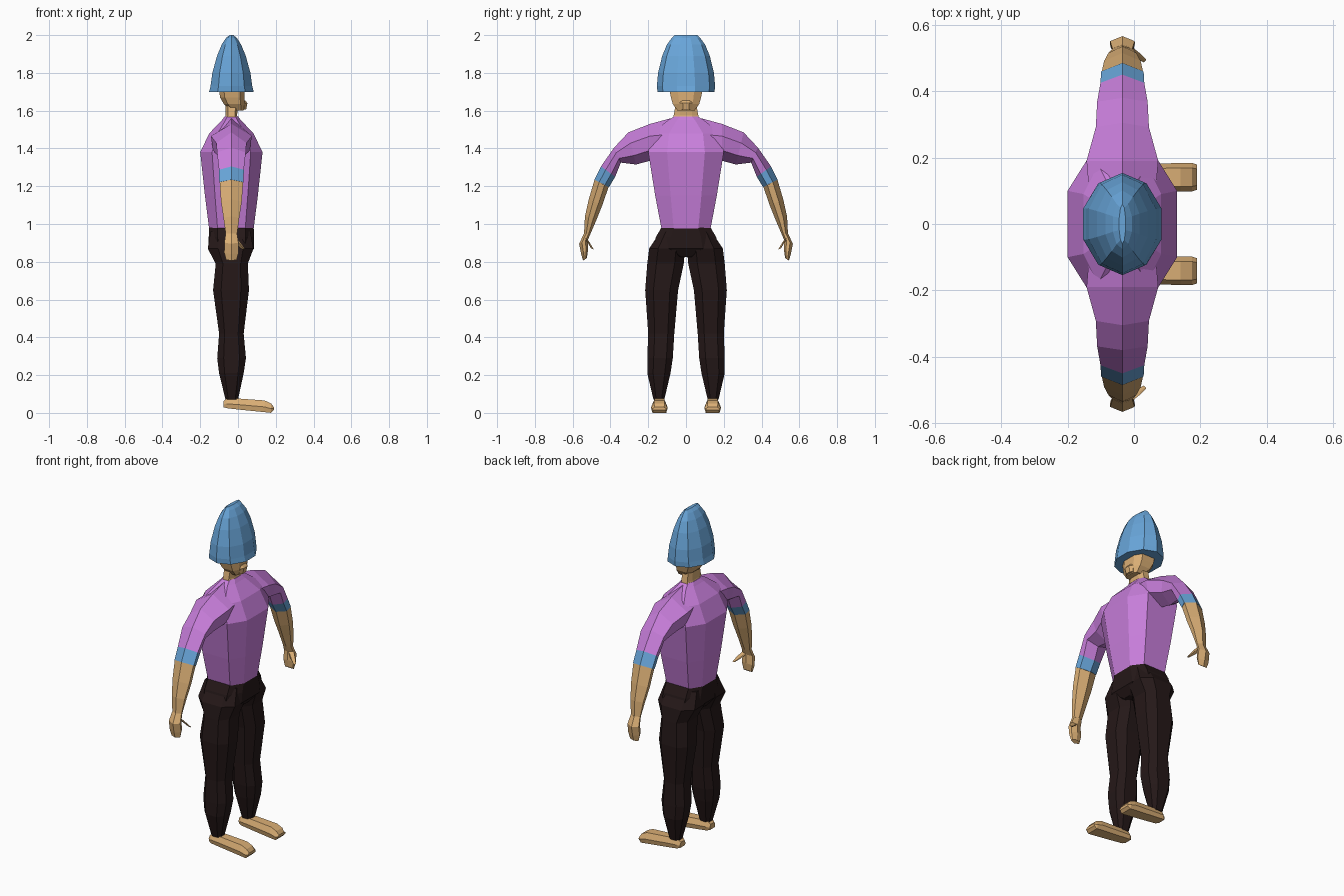
import bpy, bmesh
from math import sin, cos, pi
from mathutils import Vector

CX = -0.035  # body centre line in x


def material(name, rgb):
    m = bpy.data.materials.new(name)
    m.diffuse_color = (*rgb, 1)
    return m


BLUE = material("blue", (0.14, 0.38, 0.70))
SHIRT = material("violet", (0.58, 0.21, 0.71))
SKIN = material("skin", (0.71, 0.43, 0.18))
DARK = material("dark", (0.018, 0.009, 0.009))


def loft(name, rings, mat):
    """Skin a list of equal-length point rings and cap both ends."""
    bm = bmesh.new()
    loops = [[bm.verts.new(p) for p in r] for r in rings]
    n = len(loops[0])
    for a, b in zip(loops, loops[1:]):
        for i in range(n):
            j = (i + 1) % n
            bm.faces.new((a[i], a[j], b[j], b[i]))
    bm.faces.new(loops[0])
    bm.faces.new(loops[-1])
    bmesh.ops.recalc_face_normals(bm, faces=bm.faces)
    me = bpy.data.meshes.new(name)
    bm.to_mesh(me)
    bm.free()
    me.materials.append(mat)
    ob = bpy.data.objects.new(name, me)
    bpy.context.collection.objects.link(ob)
    return ob


def octagon(z, x0, x1, y0, y1, s=1, fx=0.62, fy=0.5):
    """Horizontal eight-sided section filling the given extents."""
    mx, my, rx, ry = (x0 + x1) / 2, (y0 + y1) / 2, (x1 - x0) / 2, (y1 - y0) / 2
    pts = [(1, fy), (fx, 1), (-fx, 1), (-1, fy), (-1, -fy), (-fx, -1), (fx, -1), (1, -fy)]
    return [Vector((mx + rx * a, s * (my + ry * b), z)) for a, b in pts]


def limb(ty, tz, by, bz, w, s, cx=CX):
    """Six-sided section across an arm, from its outer ridge to its inner edge."""
    pts = [(0, 0), (1, 0.33), (0.9, 0.72), (0, 1), (-0.9, 0.72), (-1, 0.33)]
    return [Vector((cx + w * a, s * (ty + (by - ty) * t), tz + (bz - tz) * t)) for a, t in pts]


# Hair
hair = [(1.70, .124, .151), (1.73, .116, .154), (1.80, .106, .148),
        (1.89, .080, .126), (1.95, .054, .101), (1.985, .030, .075), (2.0, .010, .060)]
loft("hair", [[Vector((CX + rx * sin(i * pi / 5), ry * cos(i * pi / 5), z)) for i in range(10)]
              for z, rx, ry in hair], BLUE)

# Head, chin and neck
loft("head", [octagon(1.60, -.04, .03, -.045, .045), octagon(1.635, -.075, .035, -.07, .07),
              octagon(1.67, -.095, .035, -.08, .08), octagon(1.71, -.10, .035, -.087, .087)], SKIN)
loft("chin", [octagon(1.605, -.02, .043, -.03, .03), octagon(1.64, -.02, .05, -.035, .035),
              octagon(1.655, -.02, .037, -.03, .03)], SKIN)
loft("neck", [octagon(1.54, -.08, .01, -.07, .07), octagon(1.575, -.065, -.005, -.065, .065),
              octagon(1.63, -.065, 0, -.055, .055)], SKIN)

# Shirt body
shirt = [(.975, .118, .13), (1.15, .140, .163), (1.38, .165, .20),
         (1.48, .117, .18), (1.55, .050, .095), (1.57, .035, .06)]
loft("shirt_body", [octagon(z, CX - rx, CX + rx, -ry, ry) for z, rx, ry in shirt], SHIRT)

# Trouser seat
seat = [(.985, .118, .128), (.93, .120, .16), (.87, .120, .175), (.825, .085, .04)]
loft("trouser_seat", [octagon(z, CX - rx, CX + rx, -ry, ry) for z, rx, ry in seat], DARK)

sleeve = [(.08, 1.56, .12, 1.30, .10), (.19, 1.53, .19, 1.335, .108),
          (.305, 1.485, .265, 1.315, .08), (.38, 1.405, .345, 1.325, .076),
          (.45, 1.305, .375, 1.25, .066)]
cuff = [(.45, 1.305, .375, 1.25, .066), (.485, 1.235, .408, 1.195, .064)]
forearm = [(.484, 1.235, .410, 1.195, .062), (.515, 1.13, .443, 1.10, .055),
           (.535, 1.04, .475, 1.02, .042), (.54, .945, .505, .95, .030)]
hand = [(.54, .95, .505, .95, .030), (.566, .895, .520, .915, .037),
        (.555, .84, .518, .865, .038), (.545, .806, .525, .82, .028)]
leg = [(.96, -.145, .065, .02, .135), (.87, -.160, .082, .005, .195),
       (.79, -.118, .052, .012, .205), (.65, -.132, .058, .042, .216),
       (.42, -.100, .030, .062, .200), (.29, -.110, .042, .07, .205),
       (.21, -.100, .030, .082, .205), (.07, -.066, .0, .115, .172)]

for side, s in (("left", 1), ("right", -1)):
    # Arms
    for part, rows, mat in (("sleeve", sleeve, SHIRT), ("cuff", cuff, BLUE),
                            ("forearm", forearm, SKIN), ("hand", hand, SKIN)):
        loft(f"{side}_{part}", [limb(*r, s) for r in rows], mat)
    loft(f"{side}_thumb", [limb(.54, .93, .515, .91, .016, s, -.02),
                           limb(.52, .90, .50, .885, .014, s, .005),
                           limb(.502, .87, .487, .865, .008, s, .028)], SKIN)
    # Legs
    loft(f"{side}_trouser_leg", [octagon(*r, s, .55, .5) for r in leg], DARK)
    # Feet, lofted heel to toe: x, bottom z, top z, half width
    foot = [(-.077, .03, .062, .026), (-.06, .025, .076, .036), (.0, .018, .076, .038),
            (.14, .004, .066, .043), (.175, .0, .05, .043), (.19, .015, .03, .038)]
    loft(f"{side}_foot", [[Vector((x, s * (.141 + w * a), z0 + (z1 - z0) * t)) for a, t in
                           ((-.85, 0), (.85, 0), (1, .45), (.65, 1), (-.65, 1), (-1, .45))]
                          for x, z0, z1, w in foot], SKIN)
